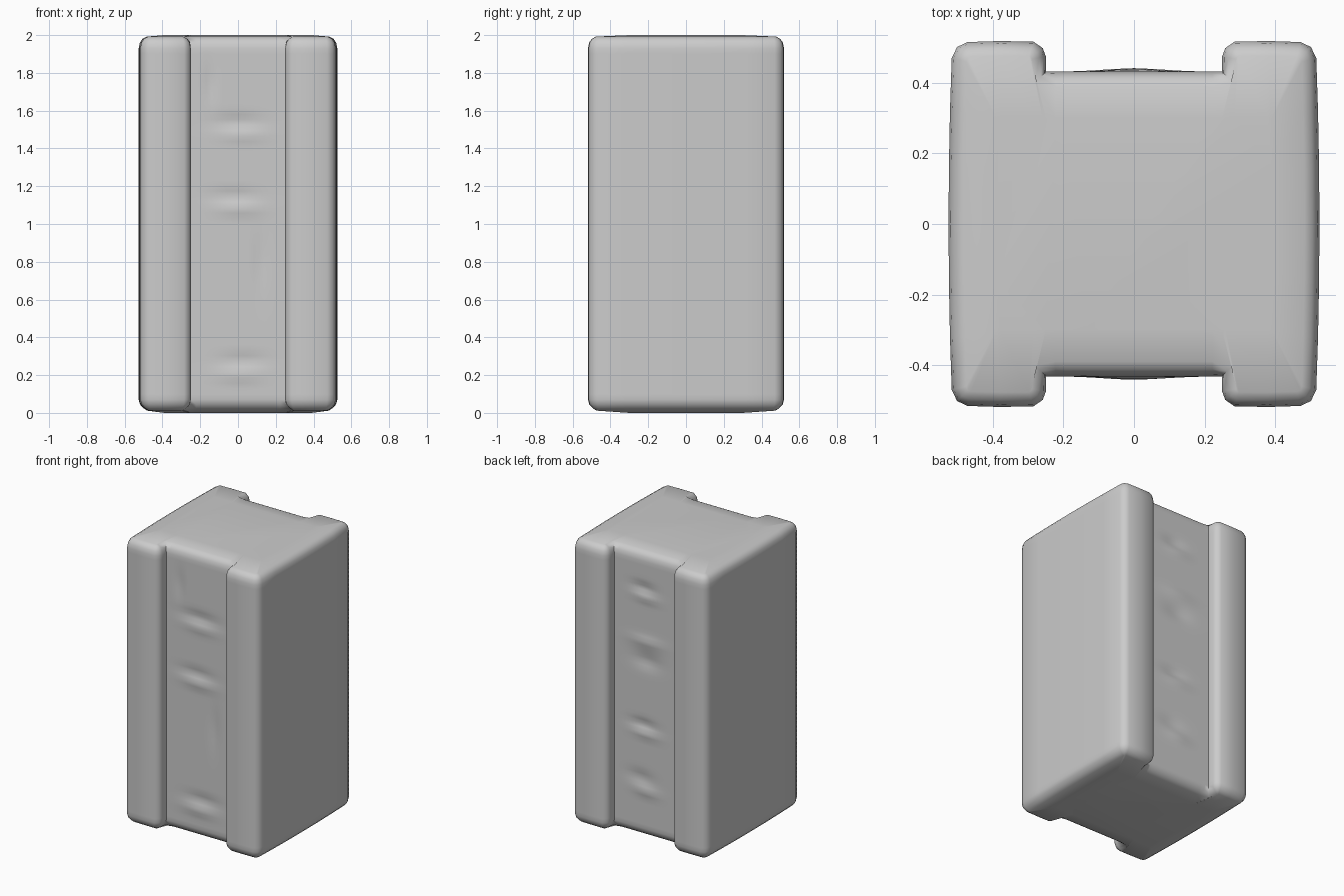
import bpy
import bmesh
from math import exp
from mathutils import Vector

cube = bpy.data.objects.get("Cube")
if cube:
    bpy.data.objects.remove(cube)

# Soft creases pressed into the recessed panels: side, x, z, width, height, push outward
CREASES = [
    (-1, 0.00, 1.54, 0.13, 0.035, -0.012), (-1, 0.02, 1.47, 0.12, 0.03, 0.008),
    (-1, -0.02, 1.15, 0.12, 0.03, -0.010), (-1, 0.00, 1.08, 0.12, 0.03, 0.010),
    (-1, 0.03, 0.28, 0.12, 0.03, -0.010), (-1, 0.00, 0.20, 0.12, 0.03, 0.010),
    (-1, -0.15, 1.74, 0.02, 0.10, -0.010), (-1, 0.12, 0.80, 0.03, 0.15, -0.007),
    (1, 0.03, 1.74, 0.08, 0.03, -0.014), (1, 0.00, 1.68, 0.09, 0.025, 0.010),
    (1, 0.00, 1.37, 0.12, 0.03, 0.010), (1, 0.00, 1.24, 0.10, 0.05, -0.012),
    (1, 0.03, 0.79, 0.09, 0.03, -0.014), (1, 0.00, 0.73, 0.10, 0.025, 0.010),
    (1, 0.00, 0.33, 0.09, 0.03, 0.010), (1, 0.05, 0.42, 0.09, 0.04, -0.010),
]


def crease(side, x, z):
    return sum(d * exp(-((x - cx) / w) ** 2 - ((z - cz) / h) ** 2)
               for s, cx, cz, w, h, d in CREASES if s == side)


# Quarter outline: half of a recessed panel, a corner rib, half of a flat side
panel = [(0.25 * i / 9, 0.432) for i in range(10)]
rib = [(0.25, 0.475), (0.259, 0.499), (0.285, 0.517), (0.38, 0.519),
       (0.472, 0.516), (0.502, 0.502), (0.517, 0.47)]
side = [(0.522, 0.32), (0.525, 0.16), (0.526, 0.0)]
quarter = panel + rib + side

# Mirror the quarter into the full clockwise outline
half = quarter + [(x, -y) for x, y in reversed(quarter[:-1])]
outline = [Vector(p) for p in half + [(-x, y) for x, y in reversed(half[1:-1])]]
count = len(outline)


def inset(distance):
    ring = []
    for i, p in enumerate(outline):
        a = (p - outline[i - 1]).normalized()
        b = (outline[(i + 1) % count] - p).normalized()
        n = (Vector((a.y, -a.x)) + Vector((b.y, -b.x))).normalized()
        ring.append(p + n * distance)
    return ring


def cap_ring(margin):
    # Flatten the outline to a rectangle that lies inside the ribs
    return [Vector((max(-0.45 + margin, min(0.45 - margin, p.x)),
                    max(-0.36 + margin, min(0.36 - margin, p.y)))) for p in outline]


# Levels from the bottom cap to the top cap
levels = [(0.0, cap_ring(0.06)), (0.012, inset(0.045)), (0.025, inset(0.025)), (0.045, inset(0.007))]
steps = 64
levels += [(0.07 + 1.86 * i / steps, outline) for i in range(steps + 1)]
levels += [(1.96, inset(0.006)), (1.98, inset(0.020)), (1.992, inset(0.042)), (2.0, cap_ring(0.06))]

bm = bmesh.new()
rings = []
for z, ring in levels:
    verts = []
    for base, p in zip(outline, ring):
        x, y = p
        if abs(base.x) < 0.24 and abs(base.y) > 0.4:
            s = 1 if y > 0 else -1
            y += s * crease(s, x, z)
        verts.append(bm.verts.new((x, y, z)))
    rings.append(verts)

for low, high in zip(rings, rings[1:]):
    for i in range(count):
        j = (i + 1) % count
        bm.faces.new((low[i], low[j], high[j], high[i]))
bm.faces.new(rings[0])
bm.faces.new(rings[-1])
bmesh.ops.remove_doubles(bm, verts=bm.verts, dist=0.0005)
bmesh.ops.recalc_face_normals(bm, faces=bm.faces)

mesh = bpy.data.meshes.new("ribbed_block")
bm.to_mesh(mesh)
bm.free()
block = bpy.data.objects.new("ribbed_block", mesh)
bpy.context.collection.objects.link(block)

# Plain grey surface
grey = bpy.data.materials.new("plain_grey")
grey.use_nodes = True
colour = (0.6, 0.6, 0.6, 1.0)
grey.diffuse_color = colour
grey.node_tree.nodes["Principled BSDF"].inputs["Base Color"].default_value = colour
mesh.materials.append(grey)

bpy.ops.object.select_all(action="DESELECT")
block.select_set(True)
bpy.context.view_layer.objects.active = block
bpy.ops.object.shade_smooth_by_angle(angle=1.1)
